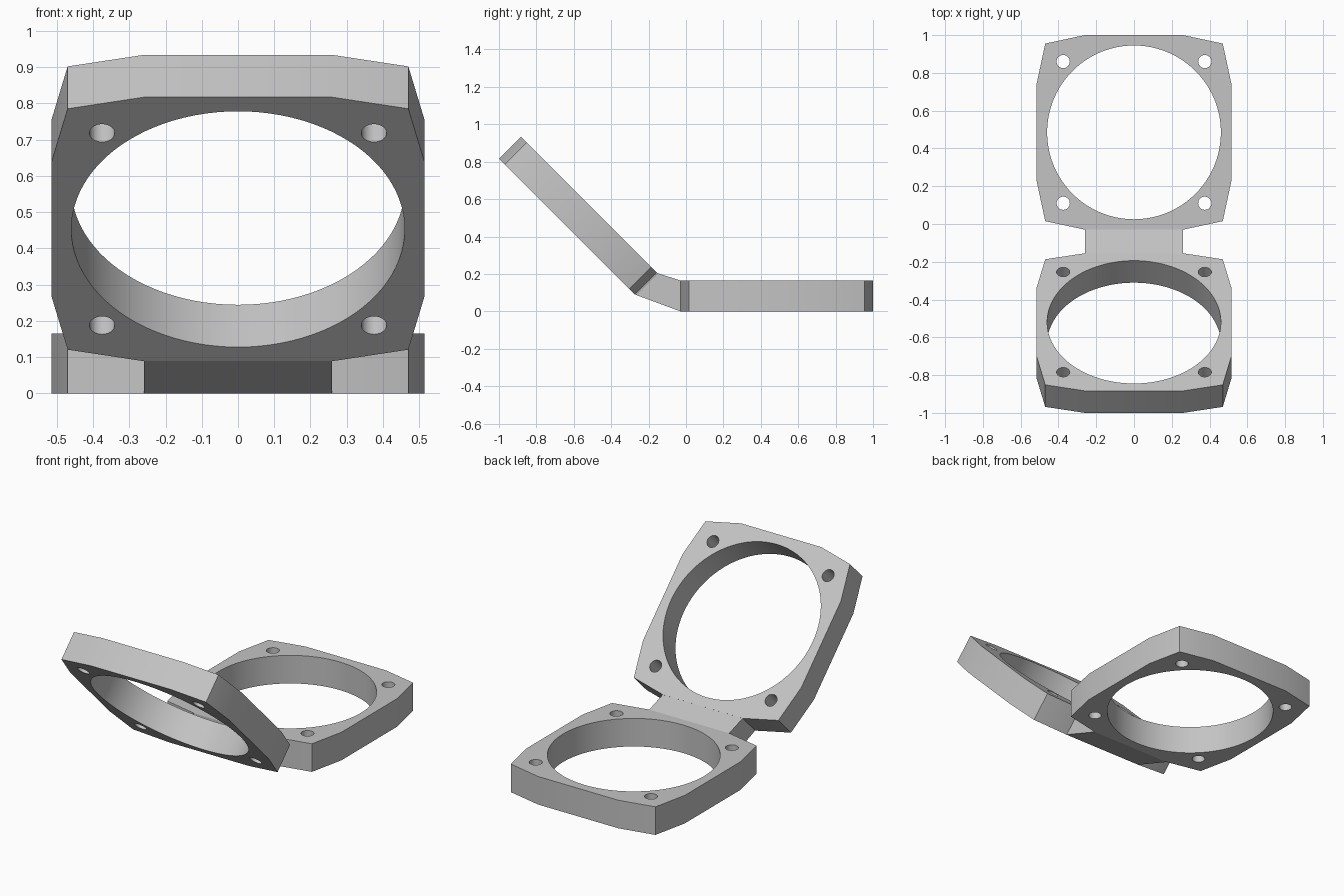
import bpy
import bmesh
import math
from mathutils import Matrix, Vector

cube = bpy.data.objects.get("Cube")
if cube:
    bpy.data.objects.remove(cube, do_unlink=True)

THICK = 0.165
HALF = 0.515        # half side of a frame
FLAT = 0.26         # half length of the straight part of each side
CORNER = 0.47
BORE = 0.46
BOLT_POS, BOLT_R = 0.375, 0.035
TILT = math.radians(45)

grey = bpy.data.materials.new("light_grey")
grey.use_nodes = True
colour = (0.55, 0.55, 0.55, 1)
grey.diffuse_color = colour
grey.node_tree.nodes["Principled BSDF"].inputs["Base Color"].default_value = colour


def circle(x, y, radius, count):
    angles = [math.tau * i / count for i in range(count)]
    return [(x + radius * math.cos(a), y + radius * math.sin(a)) for a in angles]


def finish(obj):
    """Weld, shade and colour one part."""
    bm = bmesh.new()
    bm.from_mesh(obj.data)
    bmesh.ops.remove_doubles(bm, verts=bm.verts, dist=0.0005)
    bmesh.ops.recalc_face_normals(bm, faces=bm.faces)
    bm.to_mesh(obj.data)
    bm.free()
    obj.data.materials.clear()
    obj.data.materials.append(grey)
    obj.data.shade_smooth()
    obj.data.set_sharp_from_angle(angle=math.radians(30))


def make_frame(name):
    """Square frame with clipped corners, a large bore and four bolt holes."""
    quarter = [(HALF, -FLAT), (HALF, FLAT), (CORNER, CORNER)]
    outline = []
    for turn in range(4):
        spin = Matrix.Rotation(turn * math.pi / 2, 2)
        outline += [tuple(spin @ Vector(p)) for p in quarter]
    loops = [outline, circle(0, 0, BORE, 96)]
    for sx in (-1, 1):
        for sy in (-1, 1):
            loops.append(circle(sx * BOLT_POS, sy * BOLT_POS, BOLT_R, 32))

    curve = bpy.data.curves.new(name, 'CURVE')
    curve.dimensions = '2D'
    curve.fill_mode = 'BOTH'
    curve.extrude = THICK / 2
    for loop in loops:
        spline = curve.splines.new('POLY')
        spline.points.add(len(loop) - 1)
        for point, (x, y) in zip(spline.points, loop):
            point.co = (x, y, 0, 1)
        spline.use_cyclic_u = True
    obj = bpy.data.objects.new(name, curve)
    bpy.context.collection.objects.link(obj)
    bpy.ops.object.select_all(action='DESELECT')
    obj.select_set(True)
    bpy.context.view_layer.objects.active = obj
    bpy.ops.object.convert(target='MESH')
    finish(obj)
    return obj


# Flat frame at the back
flat_frame = make_frame("flat_frame")
flat_frame.location = (0, 1 - HALF, THICK / 2)

# Raised frame at the front
tilted_frame = make_frame("tilted_frame")
tilted_frame.location = (0, -0.5775, 0.511)
tilted_frame.rotation_euler = (-TILT, 0, 0)

# Bridge joining the two frames
profile = [(-0.03, 0), (-0.03, THICK), (-0.155, 0.205), (-0.271, 0.089)]
bm = bmesh.new()
sides = [[bm.verts.new((x, y, z)) for y, z in profile] for x in (-FLAT, FLAT)]
for side in sides:
    bm.faces.new(side)
for i in range(4):
    j = (i + 1) % 4
    bm.faces.new((sides[0][i], sides[0][j], sides[1][j], sides[1][i]))
mesh = bpy.data.meshes.new("bridge")
bm.to_mesh(mesh)
bm.free()
bridge = bpy.data.objects.new("bridge", mesh)
bpy.context.collection.objects.link(bridge)
finish(bridge)
